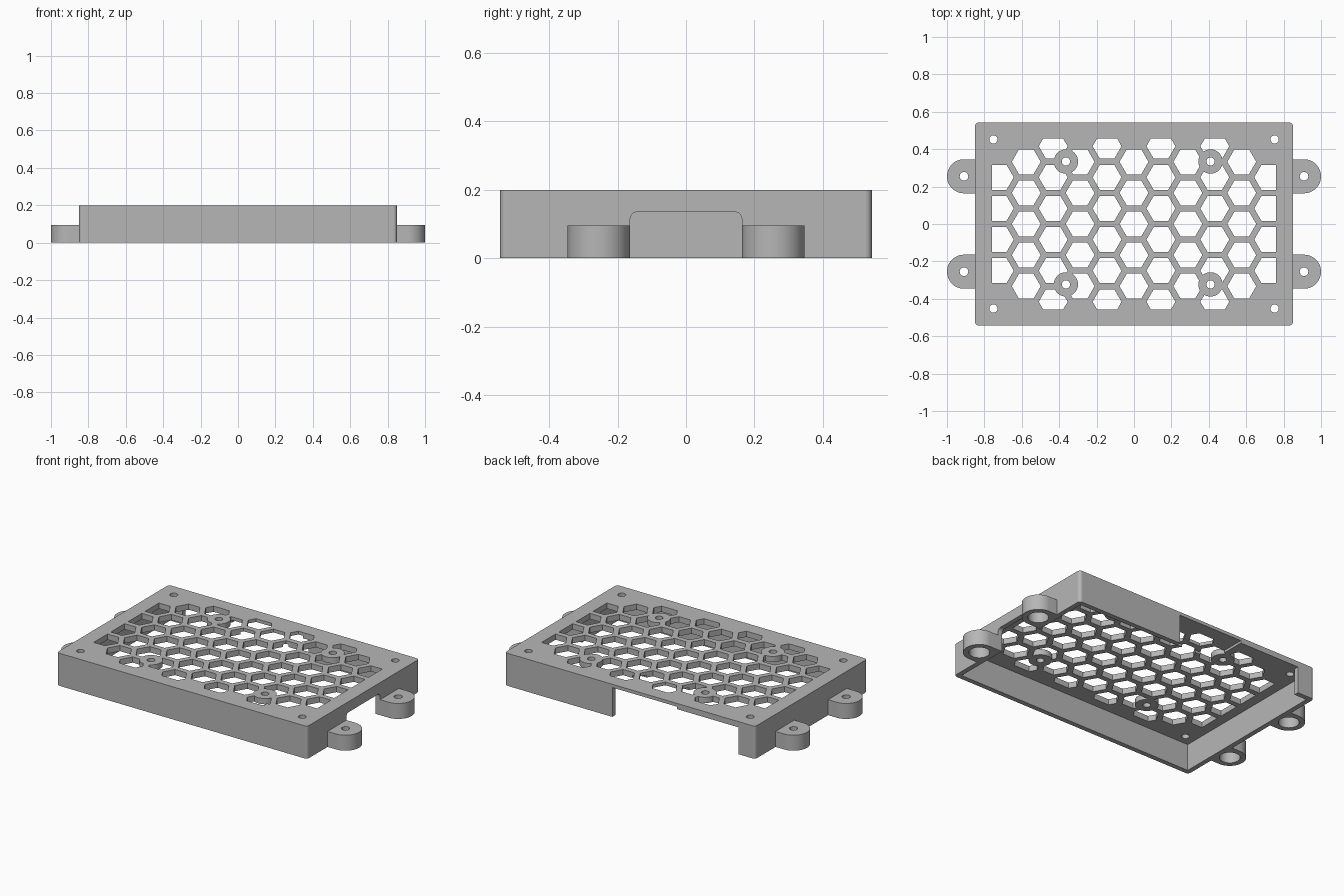
import bpy, bmesh, math
from mathutils import Matrix

if "Cube" in bpy.data.objects:
    bpy.data.objects.remove(bpy.data.objects["Cube"])

HX, HY, TOP = 0.85, 0.543, 0.2      # case half sizes and height
WALL, UNDER = 0.03, 0.165           # wall thickness, underside of the grille
PITCH, HEX_R = 0.1663, 0.0772       # honeycomb spacing and cell radius

grey = bpy.data.materials.new("matte_grey")
grey.use_nodes = True
grey.diffuse_color = (0.47, 0.47, 0.47, 1)
bsdf = next(n for n in grey.node_tree.nodes if n.type == "BSDF_PRINCIPLED")
bsdf.inputs["Base Color"].default_value = grey.diffuse_color
bsdf.inputs["Roughness"].default_value = 0.6


# Outline helpers
def ngon(cx, cy, r, n=40):
    return [(cx + r * math.cos(math.tau * i / n), cy + r * math.sin(math.tau * i / n))
            for i in range(n)]


def rounded_rect(x0, x1, y0, y1, r=0.0, n=6):
    if r == 0:
        return [(x0, y0), (x1, y0), (x1, y1), (x0, y1)]
    corners = [(x1 - r, y1 - r), (x0 + r, y1 - r), (x0 + r, y0 + r), (x1 - r, y0 + r)]
    return [(cx + r * math.cos(a), cy + r * math.sin(a))
            for k, (cx, cy) in enumerate(corners)
            for a in [(k + i / n) * math.pi / 2 for i in range(n + 1)]]


# Solid made of one or more extruded outlines
def prisms(name, outlines, z0, z1, matrix=None):
    bm = bmesh.new()
    for pts in outlines:
        low = [bm.verts.new((x, y, z0)) for x, y in pts]
        high = [bm.verts.new((x, y, z1)) for x, y in pts]
        bm.faces.new(low[::-1])
        bm.faces.new(high)
        for i in range(len(pts)):
            j = (i + 1) % len(pts)
            bm.faces.new((low[i], low[j], high[j], high[i]))
    if matrix:
        bm.transform(matrix)
    bmesh.ops.recalc_face_normals(bm, faces=bm.faces)
    mesh = bpy.data.meshes.new(name)
    bm.to_mesh(mesh)
    bm.free()
    mesh.materials.append(grey)
    obj = bpy.data.objects.new(name, mesh)
    bpy.context.scene.collection.objects.link(obj)
    return obj


# Apply a boolean and discard the tool
def combine(obj, tool, operation="DIFFERENCE"):
    tool.hide_render = True
    mod = obj.modifiers.new("cut", "BOOLEAN")
    mod.operation, mod.solver, mod.object = operation, "EXACT", tool
    graph = bpy.context.evaluated_depsgraph_get()
    graph.update()
    mesh = bpy.data.meshes.new_from_object(obj.evaluated_get(graph))
    obj.modifiers.clear()
    obj.data = mesh
    bpy.data.objects.remove(tool)


def finish(obj):
    bpy.ops.object.select_all(action="DESELECT")
    obj.select_set(True)
    bpy.context.view_layer.objects.active = obj
    bpy.ops.object.shade_smooth_by_angle(angle=math.radians(30))
    mod = obj.modifiers.new("flat_normals", "WEIGHTED_NORMAL")
    mod.keep_sharp = True


# Open-bottomed case
case = prisms("case_shell", [rounded_rect(-HX, HX, -HY, HY, 0.02)], 0, TOP)
combine(case, prisms("cavity", [rounded_rect(-HX + WALL, HX - WALL, -HY + WALL, HY - WALL)],
                     -0.1, UNDER))

# Wide gap in the back wall, and a shallow relief under the grille beside it
combine(case, prisms("back_gap", [rounded_rect(-0.735, 0.12, 0.5, 0.6)], -0.1, UNDER))
combine(case, prisms("relief", [rounded_rect(-0.32, 0.12, 0.3, 0.6)], 0.1, 0.18))

# Round-topped cable opening in the end wall
turn = Matrix(((0, 0, 1, 0), (1, 0, 0, 0), (0, 1, 0, 0), (0, 0, 0, 1)))
combine(case, prisms("cable_opening", [rounded_rect(-0.163, 0.163, -0.1, 0.135, 0.02)],
                     0.8, 0.9, turn))

# Honeycomb clipped to a rectangular window
cells = []
for col in range(-5, 6):
    rows = [-2, -1, 0, 1, 2] if col % 2 == 0 else [-2.5, -1.5, -0.5, 0.5, 1.5, 2.5]
    if abs(col) == 5:
        rows = rows[1:-1]
    cells += [ngon(col * PITCH * math.sqrt(0.75), row * PITCH, HEX_R, 6) for row in rows]
honeycomb = prisms("honeycomb", cells, 0.1, 0.3)
combine(honeycomb, prisms("window", [rounded_rect(-0.758, 0.758, -0.457, 0.457)], 0, 0.4),
        "INTERSECT")
combine(case, honeycomb)

# Screw bosses in the grille
bosses = [(x, y) for x in (-0.364, 0.409) for y in (-0.323, 0.334)]
combine(case, prisms("bosses", [ngon(x, y, 0.065) for x, y in bosses], UNDER, TOP), "UNION")
corners = [(x, y) for x in (-0.752, 0.752) for y in (-0.452, 0.452)]
combine(case, prisms("screw_holes", [ngon(x, y, 0.022, 24) for x, y in bosses + corners],
                     0.1, 0.3))
finish(case)

# Hollow mounting lugs on both ends
for side, sx in (("left", 1), ("right", -1)):
    for place, cy in (("front", -0.255), ("back", 0.255)):
        r, cx, inner = 0.091, 0.909, 0.835
        arc = [(cx + r * math.cos(a), cy + r * math.sin(a))
               for a in [math.pi * (i / 24 - 0.5) for i in range(25)]]
        outline = [(sx * x, y) for x, y in [(inner, cy - r)] + arc + [(inner, cy + r)]]
        lug = prisms(f"mounting_lug_{place}_{side}", [outline], 0, 0.095)
        combine(lug, prisms("lug_pocket", [ngon(sx * cx, cy, 0.058)], -0.1, 0.07))
        combine(lug, prisms("lug_hole", [ngon(sx * cx, cy, 0.023, 24)], 0.03, 0.2))
        finish(lug)
